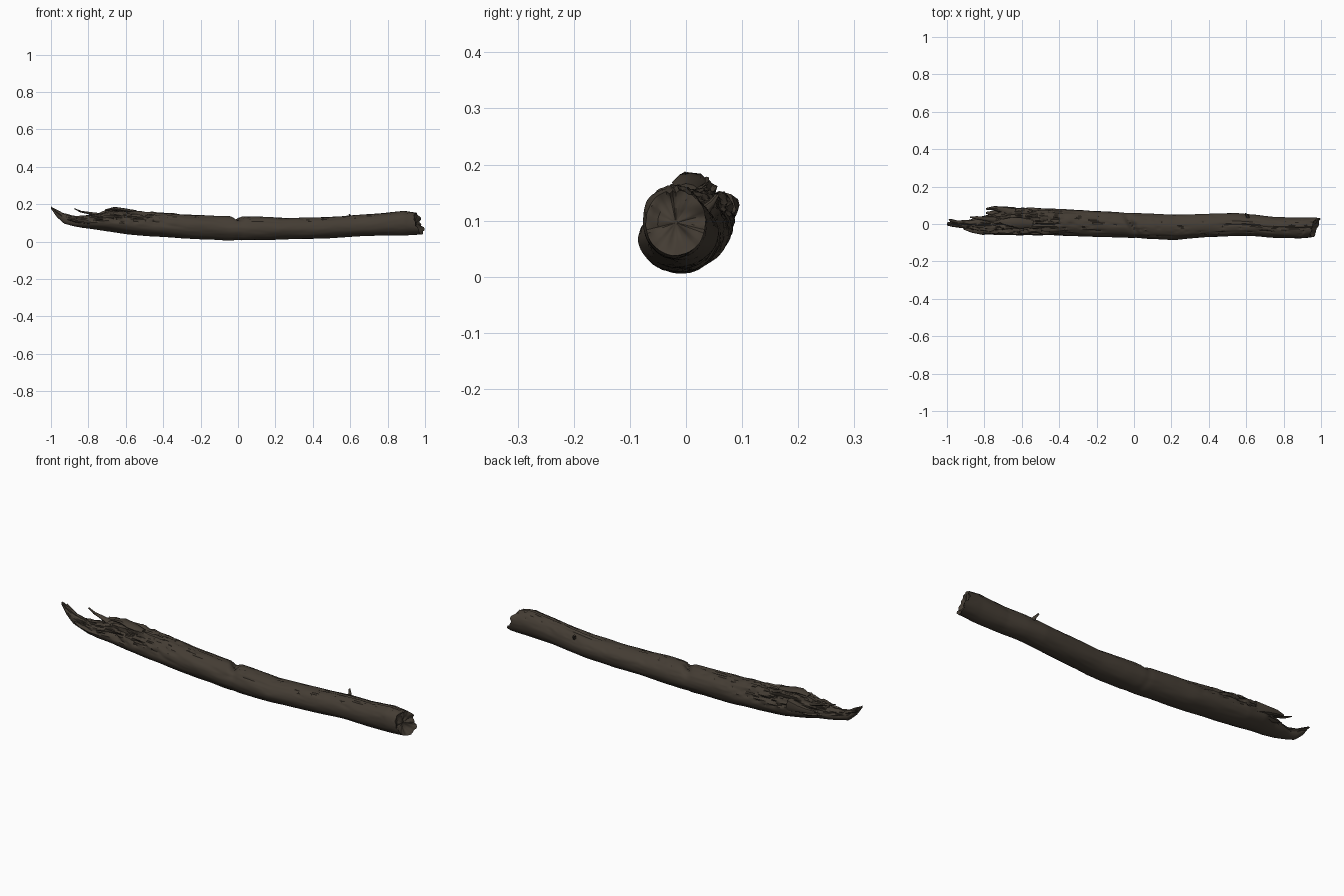
import bpy, bmesh, math
from mathutils import Vector, noise

if "Cube" in bpy.data.objects:
    bpy.data.objects.remove(bpy.data.objects["Cube"])

bark = bpy.data.materials.new("dark_brown_bark")
bark.diffuse_color = (0.058, 0.046, 0.034, 1)
bark.use_nodes = True
bark.node_tree.nodes["Principled BSDF"].inputs["Base Color"].default_value = bark.diffuse_color

# Log outline stations: x, y_min, y_max, z_min, z_max
STATIONS = [
    (-1.0, -.008, .008, .176, .188), (-.97, -.016, .016, .132, .172),
    (-.93, -.02, .02, .095, .15), (-.88, -.028, .022, .082, .138),
    (-.83, -.044, .036, .073, .138), (-.77, -.056, .05, .066, .148),
    (-.70, -.06, .082, .055, .17), (-.60, -.06, .088, .04, .168),
    (-.45, -.062, .082, .027, .16), (-.30, -.066, .076, .018, .147),
    (-.05, -.072, .06, .006, .135), (.1, -.08, .053, .008, .135),
    (.22, -.084, .05, .01, .126), (.4, -.07, .055, .015, .13),
    (.55, -.063, .058, .022, .136), (.65, -.066, .05, .027, .143),
    (.75, -.074, .037, .032, .15), (.9, -.078, .034, .035, .164),
    (1.0, -.072, .036, .038, .155)]
RINGS, SIDES = 190, 56


def outline(x):
    for a, b in zip(STATIONS, STATIONS[1:]):
        if x <= b[0]:
            t = (x - a[0]) / (b[0] - a[0])
            return [p + (q - p) * t for p, q in zip(a[1:], b[1:])]
    return STATIONS[-1][1:]


def finish(bm, name):
    bmesh.ops.recalc_face_normals(bm, faces=bm.faces)
    mesh = bpy.data.meshes.new(name)
    bm.to_mesh(mesh)
    bm.free()
    mesh.materials.append(bark)
    ob = bpy.data.objects.new(name, mesh)
    bpy.context.collection.objects.link(ob)
    bpy.context.view_layer.objects.active = ob
    ob.select_set(True)
    bpy.ops.object.shade_smooth_by_angle(angle=math.radians(40))
    ob.select_set(False)
    return ob


def skin(bm, rings):
    n = len(rings[0])
    for r, s in zip(rings, rings[1:]):
        for i in range(n):
            bm.faces.new((r[i], r[(i + 1) % n], s[(i + 1) % n], s[i]))
    bm.faces.new(rings[0])
    bm.faces.new(rings[-1])


def surface(x, ang):
    """Point on the bark, with long grooves, bumps, the notch and the slanted end."""
    y0, y1, z0, z1 = outline(x)
    c, s = math.cos(ang), math.sin(ang)
    k = 1 + .05 * noise.noise(Vector((x * 5, c * 1.3, s * 1.3)))
    k += .02 * noise.noise(Vector((x * 12, c * 6, s * 6)))
    # torn fibres and cracks on the upper left
    torn = min(1, max(0, (-.25 - x) / .35)) * min(1, max(0, s + .25) * 1.6)
    crack = abs(noise.noise(Vector((x * 9 + 4, c * 5, s * 3))))
    k -= torn * .28 * max(0, .22 - crack) / .22
    k += torn * .16 * noise.noise(Vector((x * 22, c * 4, s * 4)))
    # thin cracks along the rest of the top
    thin = abs(noise.noise(Vector((x * 4 + 9, c * 4, s * 4))))
    k -= .09 * max(0, s) * max(0, .1 - thin) / .1
    # notch across the top and the seam running down from it
    k -= (.36 * max(0, s) ** 3 + .03) * math.exp(-((x + .012 + .03 * c) / .018) ** 2)
    y = (y0 + y1) / 2 + (y1 - y0) / 2 * c * k
    z = (z0 + z1) / 2 + (z1 - z0) / 2 * s * k
    # right end sheared so the back and the bottom reach farthest
    w = max(0, (x - .85) / .15) ** 1.5
    x -= w * (.02 + .38 * max(0, .025 - y) * .8 + .22 * max(0, z - .08)
              + .012 * noise.noise(Vector((y * 50, z * 50, 2))) - .015 * (z < .08))
    return Vector((x, y, z))


# Main log
bm = bmesh.new()
rings = []
for j in range(RINGS + 1):
    x = -1 + 2 * j / RINGS
    rings.append([bm.verts.new(surface(x, math.tau * i / SIDES)) for i in range(SIDES)])
# Broken right face: shrinking, slightly hollow rings
edge = [v.co.copy() for v in rings[-1]]
mid = sum(edge, Vector()) / SIDES
for f in (.94, .8, .6, .4, .2, .05):
    ring = []
    for p in edge:
        q = mid + (p - mid) * f
        q.x += -.018 * (1 - f * f) + .014 * noise.noise(q * 38) * (1 - f ** 6)
        ring.append(bm.verts.new(q))
    rings.append(ring)
skin(bm, rings)
finish(bm, "log")


# Splinters and twig stubs: tapered flattened rods along short paths
def splinter(name, path, radii, flat=.6):
    bm = bmesh.new()
    pts = [Vector(p) for p in path]
    rings = []
    for j, (p, r) in enumerate(zip(pts, radii)):
        d = (pts[min(j + 1, len(pts) - 1)] - pts[max(j - 1, 0)]).normalized()
        u = d.cross(Vector((0, 0, 1))).normalized()
        v = d.cross(u)
        rings.append([bm.verts.new(p + r * (1 + .25 * noise.noise(p * 40 + Vector((a, 0, 0))))
                      * (u * math.cos(a) + v * flat * math.sin(a)))
                      for a in (math.tau * i / 8 for i in range(8))])
    skin(bm, rings)
    finish(bm, name)


splinter("upper_splinter", [(-.74, .025, .14), (-.80, .03, .153), (-.84, .033, .16), (-.875, .037, .176)],
         [.02, .011, .008, .004])
splinter("back_splinter", [(-.64, .06, .12), (-.70, .077, .125), (-.75, .084, .128), (-.79, .08, .13)],
         [.03, .018, .012, .006], 1.2)
splinter("back_lower_splinter", [(-.66, .05, .1), (-.74, .056, .1), (-.79, .06, .105)], [.03, .016, .005])
splinter("top_flake", [(-.54, 0, .158), (-.61, .004, .168), (-.66, .008, .176), (-.71, .012, .168)],
         [.02, .03, .025, .012], .4)
splinter("front_splinter", [(-.74, -.035, .1), (-.81, -.04, .105), (-.87, -.034, .11), (-.91, -.026, .118)],
         [.025, .018, .011, .004])
splinter("tip_splinter", [(-.9, .0, .125), (-.945, .008, .145), (-.975, .018, .158), (-.99, .024, .17)],
         [.018, .012, .009, .003])
splinter("twig_stub", [(.61, .03, .115), (.605, .045, .13), (.595, .056, .145)], [.012, .007, .004], 1)
